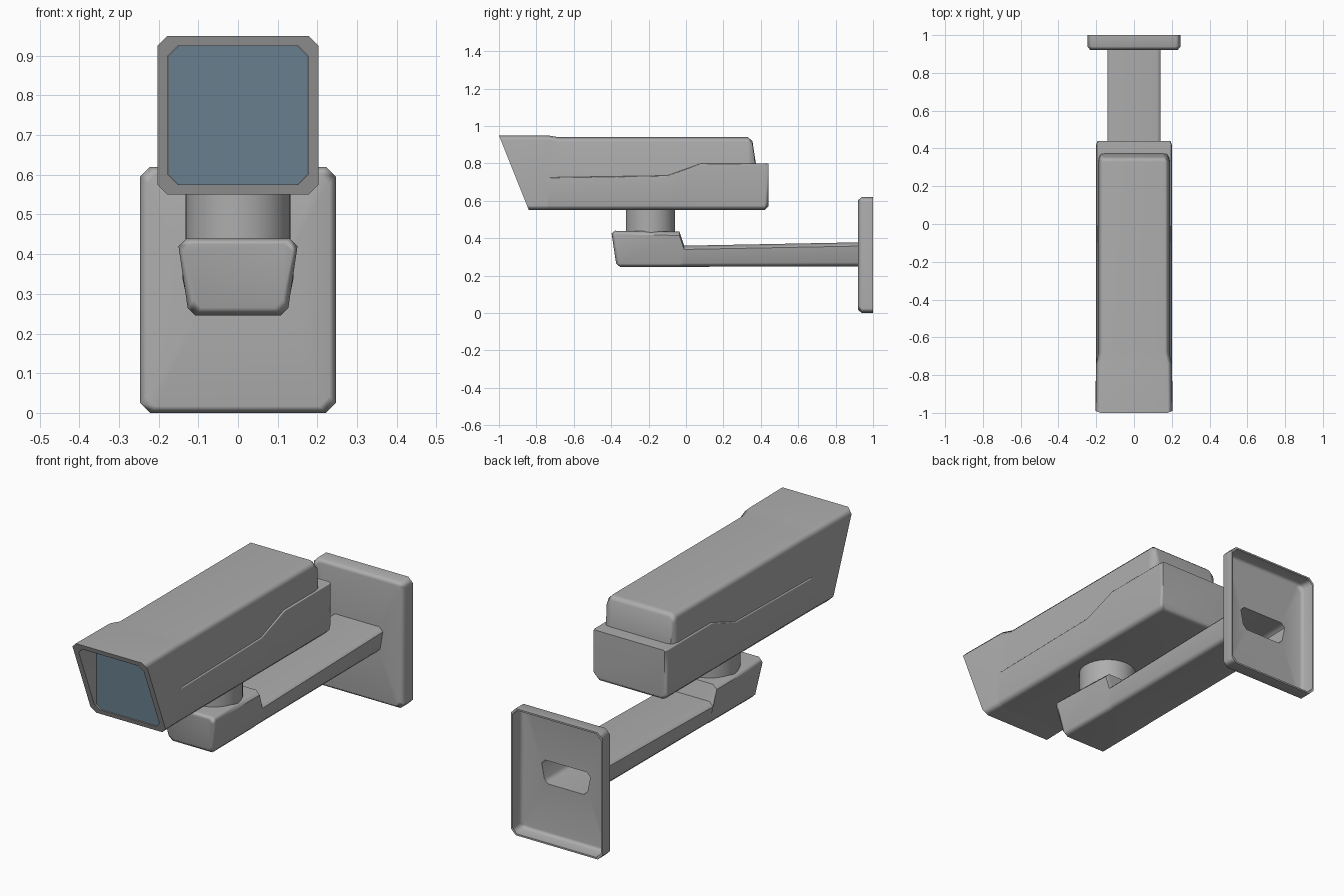
import bpy, bmesh, math

if "Cube" in bpy.data.objects:
    bpy.data.objects.remove(bpy.data.objects["Cube"])


def material(name, rgb):
    m = bpy.data.materials.new(name)
    m.diffuse_color = (*rgb, 1)
    m.use_nodes = True
    m.node_tree.nodes["Principled BSDF"].inputs["Base Color"].default_value = m.diffuse_color
    return m


GREY = material("grey_casing", (0.42, 0.42, 0.42))
BLUE = material("blue_glass", (0.14, 0.21, 0.27))


def section(y, wt, wb, z0, z1, c=0.025, ct=None):
    """Chamfered cross-section; y is a number or a function of z."""
    ct = c if ct is None else ct
    half = [(wb - c, z0), (wb, z0 + c), (wt, z1 - ct), (wt - ct, z1)]
    pts = half + [(-x, z) for x, z in reversed(half)]
    return [(x, y(z) if callable(y) else y, z) for x, z in pts]


def finish(name, bm, mat):
    bmesh.ops.recalc_face_normals(bm, faces=bm.faces)
    me = bpy.data.meshes.new(name)
    bm.to_mesh(me)
    bm.free()
    me.materials.append(mat)
    me.shade_smooth()
    me.set_sharp_from_angle(angle=math.radians(50))
    ob = bpy.data.objects.new(name, me)
    bpy.context.collection.objects.link(ob)
    mod = ob.modifiers.new("soft_edges", 'WEIGHTED_NORMAL')
    mod.keep_sharp = True
    return ob


def loft(name, rings, mat=GREY, closed=False):
    """Skin a row of sections; closed joins last to first, otherwise caps."""
    bm = bmesh.new()
    vs = [[bm.verts.new(p) for p in r] for r in rings]
    n = len(vs[0])
    for a, b in zip(vs, vs[1:] + (vs[:1] if closed else [])):
        for i in range(n):
            j = (i + 1) % n
            bm.faces.new((a[i], a[j], b[j], b[i]))
    if not closed:
        bm.faces.new(vs[0])
        bm.faces.new(vs[-1])
    return finish(name, bm, mat)


def slant(z):
    return -1 + (0.95 - z) * 0.4


# Hood with slanted open front, running back into the upper cover
loft("hood_and_cover", [
    section(-0.835, 0.176, 0.176, 0.575, 0.925),
    section(slant, 0.176, 0.176, 0.575, 0.925),
    section(slant, 0.203, 0.203, 0.55, 0.95),
    section(-0.74, 0.2, 0.2, 0.55, 0.95),
    section(-0.68, 0.187, 0.198, 0.56, 0.94),
    section(0.33, 0.187, 0.198, 0.56, 0.94),
    section(0.355, 0.181, 0.192, 0.57, 0.92),
    section(0.375, 0.172, 0.182, 0.58, 0.79),
])

# Front glass
loft("front_glass", [
    section(-0.845, 0.1755, 0.1755, 0.5755, 0.9245),
    section(-0.837, 0.1755, 0.1755, 0.5755, 0.9245),
], BLUE)

# Lower tray with the rising ledge
loft("lower_tray", [
    section(-0.75, 0.2, 0.2, 0.55, 0.725, 0.025, 0.005),
    section(-0.10, 0.2, 0.2, 0.55, 0.735, 0.025, 0.005),
    section(0.08, 0.2, 0.2, 0.55, 0.80, 0.025, 0.005),
    section(0.42, 0.2, 0.2, 0.55, 0.80, 0.025, 0.005),
    section(0.44, 0.193, 0.193, 0.57, 0.80, 0.025, 0.005),
])

# Swivel neck
bm = bmesh.new()
bmesh.ops.create_cone(bm, cap_ends=True, segments=32, radius1=0.132,
                      radius2=0.132, depth=0.16)
bmesh.ops.translate(bm, verts=bm.verts, vec=(0, -0.19, 0.49))
finish("swivel_neck", bm, GREY)

# Hollow arm with raised head, open into the wall plate


def head_front(z):
    return -0.4 + (0.44 - z) * 0.15


loft("support_arm", [
    section(lambda z: head_front(z), 0.137, 0.112, 0.265, 0.425, 0.02),
    section(lambda z: head_front(z) + 0.02, 0.15, 0.127, 0.245, 0.44, 0.02),
    section(-0.035, 0.142, 0.125, 0.245, 0.435, 0.02),
    section(-0.01, 0.14, 0.125, 0.247, 0.36, 0.02),
    section(0.925, 0.14, 0.125, 0.25, 0.378, 0.02),
    section(0.925, 0.132, 0.117, 0.257, 0.37, 0.02),
    section(0.0, 0.132, 0.117, 0.257, 0.352, 0.02),
])

# Wall plate: open-backed shell with a hole into the arm
loft("wall_plate", [
    section(1.0, 0.247, 0.247, 0.0, 0.62),
    section(0.94, 0.247, 0.247, 0.0, 0.62),
    section(0.92, 0.23, 0.23, 0.017, 0.603),
    section(0.92, 0.132, 0.117, 0.257, 0.37, 0.02),
    section(0.928, 0.132, 0.117, 0.257, 0.37, 0.02),
    section(0.928, 0.224, 0.224, 0.023, 0.597),
    section(0.945, 0.239, 0.239, 0.008, 0.612),
    section(1.0, 0.239, 0.239, 0.008, 0.612),
], closed=True)
